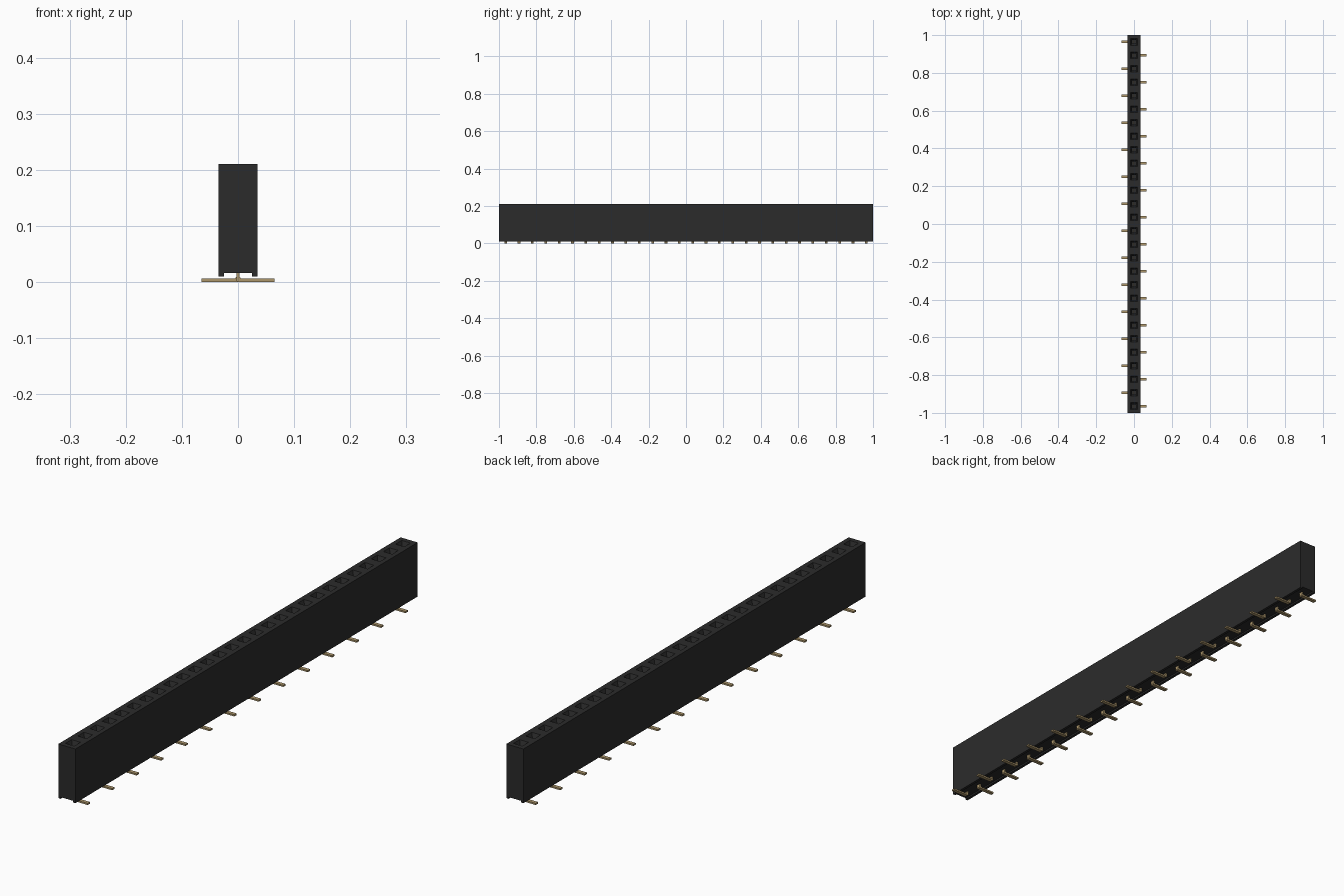
import bpy
import bmesh

COUNT = 28
PITCH = 2 / COUNT
HALF = 0.035          # half width of the housing
BASE, TOP = 0.01, 0.21

if "Cube" in bpy.data.objects:
    bpy.data.objects.remove(bpy.data.objects["Cube"])


def material(name, rgb, metallic=0.0):
    mat = bpy.data.materials.new(name)
    mat.use_nodes = True
    color = (*rgb, 1)
    mat.diffuse_color = color
    shader = mat.node_tree.nodes["Principled BSDF"]
    shader.inputs["Base Color"].default_value = color
    shader.inputs["Metallic"].default_value = metallic
    shader.inputs["Roughness"].default_value = 0.6
    return mat


def finish(bm, name, mat):
    bmesh.ops.remove_doubles(bm, verts=bm.verts, dist=0.0001)
    bmesh.ops.recalc_face_normals(bm, faces=bm.faces)
    mesh = bpy.data.meshes.new(name)
    bm.to_mesh(mesh)
    bm.free()
    mesh.materials.append(mat)
    obj = bpy.data.objects.new(name, mesh)
    bpy.context.collection.objects.link(obj)
    return obj


def bridge(bm, a, b, closed=True):
    for i in range(len(a) if closed else len(a) - 1):
        j = (i + 1) % len(a)
        bm.faces.new((a[i], a[j], b[j], b[i]))


def rectangle(bm, hx, hy, y, z):
    corners = ((-1, -1), (1, -1), (1, 1), (-1, 1))
    return [bm.verts.new((sx * hx, y + sy * hy, z)) for sx, sy in corners]


plastic = material("black plastic", (0.024, 0.024, 0.024))
gold = material("dull gold", (0.42, 0.31, 0.15))
pin_rows = [(i, -1 + PITCH * (i + 0.5)) for i in range(COUNT)]

# Housing: channelled section swept along y, open on top
bm = bmesh.new()
section = [(-HALF, TOP), (-HALF, BASE), (-0.025, BASE), (-0.025, 0.016),
           (0.025, 0.016), (0.025, BASE), (HALF, BASE), (HALF, TOP)]
rings = [[bm.verts.new((x, -1 + PITCH * i, z)) for x, z in section]
         for i in range(COUNT + 1)]
for a, b in zip(rings, rings[1:]):
    bridge(bm, a, b, closed=False)
for end in (rings[0], rings[-1]):
    bm.faces.new(end)

# Top cells: each has a tapered lead-in and a square shaft
for i, y in pin_rows:
    loops = [rectangle(bm, HALF, PITCH / 2, y, TOP)]
    for half, z in ((0.018, TOP), (0.010, TOP - 0.018), (0.010, 0.1)):
        loops.append(rectangle(bm, half, half, y, z))
    for a, b in zip(loops, loops[1:]):
        bridge(bm, a, b)
    bm.faces.new(loops[-1])
finish(bm, "housing", plastic)

# Pins: bent strips whose feet alternate sides
bm = bmesh.new()
pin_profile = [(-0.003, 0.003), (0, 0), (0.065, 0), (0.065, 0.006),
               (0.006, 0.006), (0.003, 0.009), (0.003, 0.16), (-0.003, 0.16)]
for i, y in pin_rows:
    side = 1 if i % 2 == 0 else -1
    ends = [[bm.verts.new((side * x, y + dy, z)) for x, z in pin_profile]
            for dy in (-0.007, 0.007)]
    bridge(bm, *ends)
    for end in ends:
        bm.faces.new(end)
finish(bm, "contact_pins", gold)
